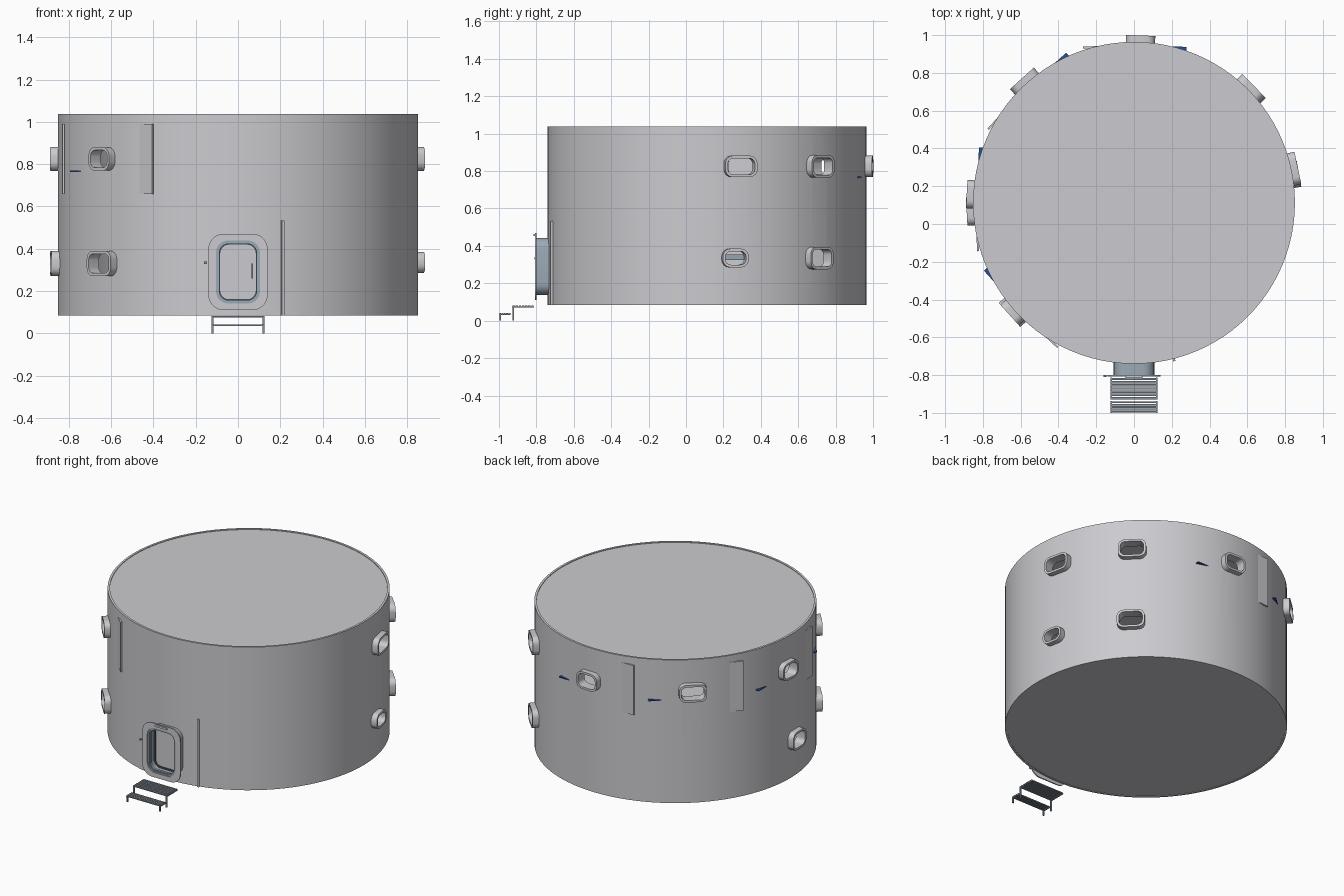
import bpy, bmesh
from math import sin, cos, pi, radians
from mathutils import Matrix, Vector

cube = bpy.data.objects.get("Cube")
if cube:
    bpy.data.objects.remove(cube, do_unlink=True)

CY, R = 0.112, 0.852          # hull centre and radius
BASE, TOP = 0.083, 1.037


def material(name, rgb):
    m = bpy.data.materials.new(name)
    m.use_nodes = True
    m.diffuse_color = (*rgb, 1)
    m.node_tree.nodes["Principled BSDF"].inputs["Base Color"].default_value = (*rgb, 1)
    return m


GREY = material("hull grey", (0.6, 0.6, 0.63))
BLUEGREY = material("blue grey", (0.33, 0.4, 0.47))
DARK = material("dark seam", (0.06, 0.075, 0.09))
NAVY = material("navy blue", (0.02, 0.08, 0.3))
STEP = material("step metal", (0.25, 0.29, 0.34))


def rounded(w, h, r, n=6):
    """Outline of a rounded rectangle."""
    pts = []
    for k, (sx, sy) in enumerate([(1, 1), (-1, 1), (-1, -1), (1, -1)]):
        for i in range(n + 1):
            a = (k + i / n) * pi / 2
            pts.append((sx * (w / 2 - r) + r * cos(a), sy * (h / 2 - r) + r * sin(a)))
    return pts


def circle(r, n=96):
    return [(r * cos(2 * pi * i / n), r * sin(2 * pi * i / n)) for i in range(n)]


def wall(angle, z, radius=0):
    """Frame on the hull: local x runs round it, y up, z outward."""
    a = radians(angle)
    out, up = Vector((cos(a), sin(a), 0)), Vector((0, 0, 1))
    side = up.cross(out)
    m = Matrix((side, up, out)).transposed().to_4x4()
    m.translation = Vector((0, CY, z)) + out * radius
    return m


def add_prism(bm, outer, d0, d1, m, inner=None):
    """Extrude an outline, hollow if an inner outline is given."""
    loop = lambda pts, d: [bm.verts.new(m @ Vector((x, y, d))) for x, y in pts]
    n = len(outer)
    if inner:
        rings = [loop(outer, d0), loop(outer, d1), loop(inner, d1), loop(inner, d0)]
        pairs = [(rings[k], rings[(k + 1) % 4]) for k in range(4)]
    else:
        lo, hi = loop(outer, d0), loop(outer, d1)
        pairs = [(lo, hi)]
        bm.faces.new(lo[::-1])
        bm.faces.new(hi)
    for a, b in pairs:
        for i in range(n):
            j = (i + 1) % n
            bm.faces.new((a[i], a[j], b[j], b[i]))


def add_box(bm, size, m):
    bmesh.ops.create_cube(bm, size=1, matrix=m @ Matrix.Diagonal((*size, 1)))


def finish(name, bm, mat, smooth=True):
    bmesh.ops.recalc_face_normals(bm, faces=bm.faces)
    me = bpy.data.meshes.new(name)
    bm.to_mesh(me)
    bm.free()
    me.materials.append(mat)
    ob = bpy.data.objects.new(name, me)
    bpy.context.collection.objects.link(ob)
    if smooth:
        bpy.ops.object.select_all(action="DESELECT")
        ob.select_set(True)
        bpy.context.view_layer.objects.active = ob
        bpy.ops.object.shade_smooth_by_angle(angle=radians(30))
    return ob


def prism(name, mat, *args, **kw):
    bm = bmesh.new()
    add_prism(bm, *args, **kw)
    return finish(name, bm, mat)


def box(name, mat, size, m):
    bm = bmesh.new()
    add_box(bm, size, m)
    return finish(name, bm, mat, False)


# Hull shell with roof, deck and floor
centre = Matrix.Translation((0, CY, 0))
hull = prism("hull_wall", GREY, circle(R), BASE, TOP, centre, inner=circle(R - 0.014))
for name, z in [("roof", TOP - 0.024), ("middle_deck", 0.55), ("floor", BASE + 0.002)]:
    prism(name, GREY, circle(R - 0.007), z, z + 0.02, centre)

# Window frames: angle, height, width, height of frame
windows = [(12, 0.825, 0.175, 0.115), (44.5, 0.825, 0.17, 0.12), (87.7, 0.825, 0.155, 0.115),
           (132, 0.825, 0.17, 0.115), (177, 0.825, 0.15, 0.115), (222, 0.825, 0.145, 0.11),
           (10, 0.335, 0.14, 0.1), (44, 0.335, 0.17, 0.12), (183, 0.33, 0.15, 0.12),
           (222, 0.33, 0.17, 0.12)]
cut = bmesh.new()
for i, (angle, z, w, h) in enumerate(windows):
    m = wall(angle, z)
    opening = rounded(w - 0.028, h - 0.028, 0.03)
    prism(f"window_frame_{i + 1}", GREY, rounded(w, h, 0.042), 0.822, 0.887, m, inner=opening)
    add_prism(cut, rounded(w - 0.014, h - 0.014, 0.036), 0.75, 0.95, m)
cutter = finish("window_cutter", cut, GREY, False)
cutter.hide_render = True
mod = hull.modifiers.new("openings", "BOOLEAN")
mod.operation, mod.solver, mod.object = "DIFFERENCE", "EXACT", cutter
bpy.context.view_layer.objects.active = hull
bpy.ops.object.modifier_apply(modifier=mod.name)
bpy.data.objects.remove(cutter, do_unlink=True)

# Tall partition edges and desk edges that break through the wall
for i, angle in enumerate([104, 149, 193, 238]):
    turn = Matrix.Rotation(radians(-11), 4, "Y")
    box(f"partition_{i + 1}", GREY, (0.13, 0.33, 0.01), wall(angle, 0.825, 0.85) @ turn)
for i, angle in enumerate([74, 117, 163, 207]):
    turn = Matrix.Rotation(radians(15), 4, "Y")
    box(f"desk_{i + 1}", NAVY, (0.1, 0.007, 0.06), wall(angle, 0.767, 0.829) @ turn)
box("lower_partition", GREY, (0.012, 0.45, 0.03), wall(284.3, 0.308, 0.85))

# Furniture behind the lower windows
box("bunk", BLUEGREY, (0.3, 0.03, 0.15), wall(10, 0.34, 0.73))
box("chair_back", NAVY, (0.06, 0.1, 0.02), wall(183, 0.32, 0.72))

# Entrance: tunnel, face plate, seal and door
door = wall(270, 0.29)
opening = rounded(0.19, 0.28, 0.05)
prism("entrance_tunnel", BLUEGREY, rounded(0.215, 0.305, 0.06), 0.83, 0.915, door, inner=opening)
prism("entrance_plate", GREY, rounded(0.28, 0.36, 0.07), 0.912, 0.92, door,
      inner=rounded(0.208, 0.298, 0.057))
prism("door_seal", DARK, opening, 0.84, 0.862, door, inner=rounded(0.168, 0.258, 0.04))
prism("door_panel", GREY, rounded(0.185, 0.275, 0.045), 0.84, 0.858, door)
prism("inner_trim", BLUEGREY, opening, 0.895, 0.91, door, inner=rounded(0.176, 0.266, 0.043))
box("door_handle", STEP, (0.006, 0.07, 0.012), door @ Matrix.Translation((0.068, 0.005, 0.864)))
prism("entrance_lamp", GREY, rounded(0.09, 0.012, 0.005), 0.918, 0.927,
      door @ Matrix.Translation((0, 0.168, 0)))
prism("door_button", STEP, rounded(0.016, 0.012, 0.005), 0.912, 0.922,
      door @ Matrix.Translation((-0.154, 0.044, 0)))

# Slatted steps with legs
steps = [("upper", 0.078, -0.93, -0.812, 7), ("lower", 0.038, -1.0, -0.938, 5)]
for name, z, y0, y1, count in steps:
    pitch = (y1 - y0) / count
    bm = bmesh.new()
    for i in range(count):
        add_box(bm, (0.25, pitch * 0.75, 0.007), Matrix.Translation((0, y0 + pitch * (i + 0.5), z)))
    for x in (-0.12, 0.12):
        add_box(bm, (0.008, y1 - y0, 0.006), Matrix.Translation((x, (y0 + y1) / 2, z - 0.005)))
        add_box(bm, (0.01, 0.008, z), Matrix.Translation((x, y0 + 0.006, z / 2)))
    finish(f"{name}_step", bm, STEP, False)
